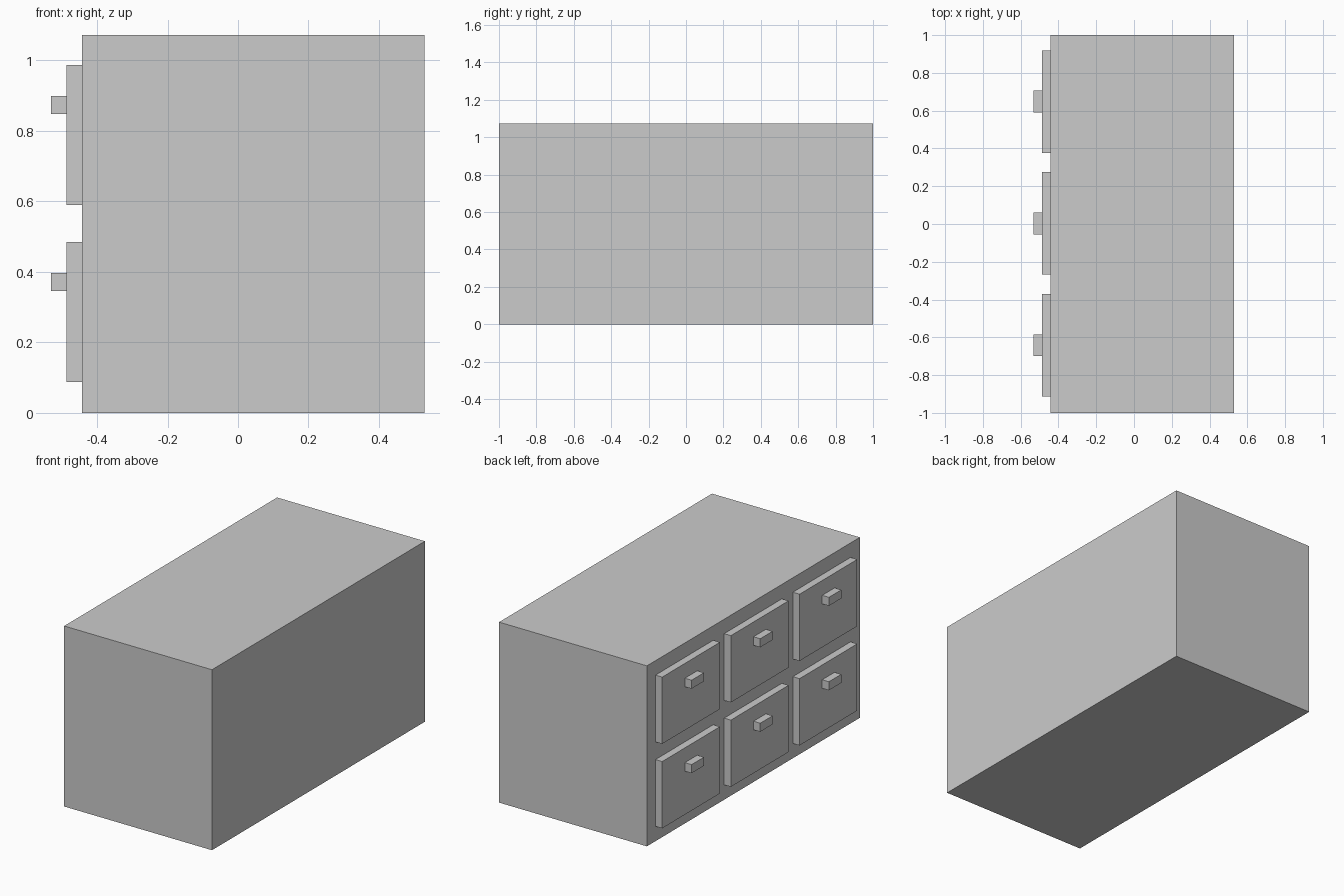
import bpy

if "Cube" in bpy.data.objects:
    bpy.data.objects.remove(bpy.data.objects["Cube"])


def box(name, x, y, z):
    """Box from (min, max) ranges on each axis."""
    ranges = (x, y, z)
    bpy.ops.mesh.primitive_cube_add(size=1, location=[(a + b) / 2 for a, b in ranges])
    ob = bpy.context.object
    ob.name = name
    ob.scale = [b - a for a, b in ranges]
    bpy.ops.object.transform_apply(location=False, rotation=False, scale=True)
    return ob


# Cabinet body
BODY_X, PANEL_X, HANDLE_X = -0.443, -0.487, -0.531
box("cabinet_body", (BODY_X, 0.529), (-1, 1), (0, 1.073))

# Two rows of three drawer fronts, each with a block handle
for row, z in enumerate((0.088, 0.590)):
    for col in range(3):
        y = 0.003 + (col - 1) * 0.645
        box(f"drawer_front_{row}_{col}", (PANEL_X, BODY_X), (y - 0.271, y + 0.271), (z, z + 0.397))
        box(f"drawer_handle_{row}_{col}", (HANDLE_X, PANEL_X), (y - 0.058, y + 0.058), (z + 0.258, z + 0.309))
